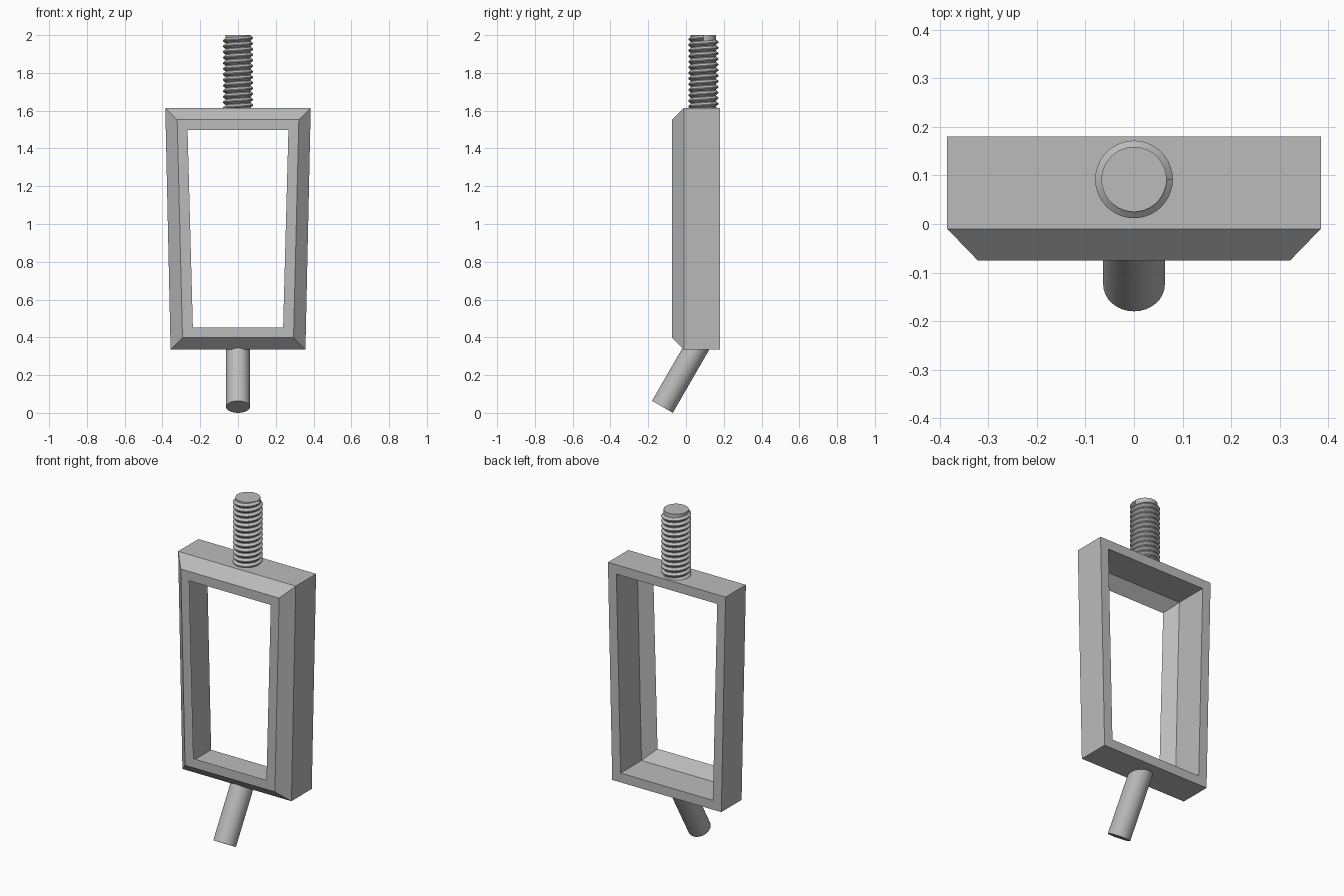
import bpy, bmesh, math
from mathutils import Matrix, Vector

cube = bpy.data.objects.get("Cube")
if cube:
    bpy.data.objects.remove(cube)

metal = bpy.data.materials.new("grey metal")
metal.use_nodes = True
grey = (0.5, 0.5, 0.5, 1)
metal.diffuse_color = grey
metal.node_tree.nodes["Principled BSDF"].inputs["Base Color"].default_value = grey


def make_object(name, bm, smooth=False):
    bmesh.ops.recalc_face_normals(bm, faces=bm.faces)
    mesh = bpy.data.meshes.new(name)
    bm.to_mesh(mesh)
    bm.free()
    mesh.materials.append(metal)
    obj = bpy.data.objects.new(name, mesh)
    bpy.context.collection.objects.link(obj)
    if smooth:
        bpy.ops.object.select_all(action="DESELECT")
        obj.select_set(True)
        bpy.context.view_layer.objects.active = obj
        bpy.ops.object.shade_smooth_by_angle(angle=math.radians(30))
    return obj


# Tapered hollow frame: a wall section (inset, depth) carried round four corners
TOP, BOTTOM, HALF_TOP, HALF_BOTTOM = 1.615, 0.335, 0.385, 0.357
section = [(0, 0.18), (0, -0.01), (0.063, -0.075),
           (0.118, -0.075), (0.055, -0.015), (0.055, 0.18)]
bm = bmesh.new()
rings = []
for inset, y in section:
    a, b = HALF_TOP - inset, HALF_BOTTOM - inset
    corners = [(-b, BOTTOM + inset), (b, BOTTOM + inset), (a, TOP - inset), (-a, TOP - inset)]
    rings.append([bm.verts.new((x, y, z)) for x, z in corners])
for i, ring in enumerate(rings):
    after = rings[(i + 1) % len(rings)]
    for j in range(4):
        k = (j + 1) % 4
        bm.faces.new((ring[j], ring[k], after[k], after[j]))
make_object("frame", bm)

# Slanted lower rod, its upper end cut level inside the frame's bottom wall
axis = Vector((0, 0.5, math.cos(math.radians(30))))
foot = Vector((0, -0.125, 0.032))
bm = bmesh.new()
bmesh.ops.create_cone(bm, cap_ends=True, segments=32, radius1=0.0635, radius2=0.0635, depth=0.3)
tilt = Matrix.Rotation(math.radians(-30), 4, "X")
bmesh.ops.transform(bm, matrix=Matrix.Translation(foot + axis * 0.15) @ tilt, verts=bm.verts)
for v in bm.verts:
    if (v.co - foot).dot(axis) > 0.15:
        v.co += axis * ((0.36 - v.co.z) / axis.z)
make_object("lower_rod", bm, True)

# Core of the upper stud
STUD_Y, CORE, CREST = 0.092, 0.067, 0.08
bm = bmesh.new()
bmesh.ops.create_cone(bm, cap_ends=True, segments=48, radius1=CORE, radius2=CORE, depth=0.41,
                      matrix=Matrix.Translation((0, STUD_Y, 1.795)))
make_object("stud_core", bm, True)

# Helical thread: a ridge profile swept round the stud
TURNS, STEPS, START = 13, 40, 1.585
PITCH = (2.0 - START) / (TURNS + 1)
ridge = [(CORE - 0.002, 0), (CREST, 0.42), (CREST, 0.58), (CORE - 0.002, 1)]
bm = bmesh.new()
previous = None
for i in range(TURNS * STEPS + 1):
    turn = i / STEPS
    angle = turn * math.tau
    current = [bm.verts.new((r * math.cos(angle), STUD_Y + r * math.sin(angle),
                             START + PITCH * (turn + h))) for r, h in ridge]
    if previous:
        for j in range(len(ridge)):
            k = (j + 1) % len(ridge)
            bm.faces.new((previous[j], previous[k], current[k], current[j]))
    else:
        bm.faces.new(current)
    previous = current
bm.faces.new(previous)
make_object("stud_thread", bm, True)
